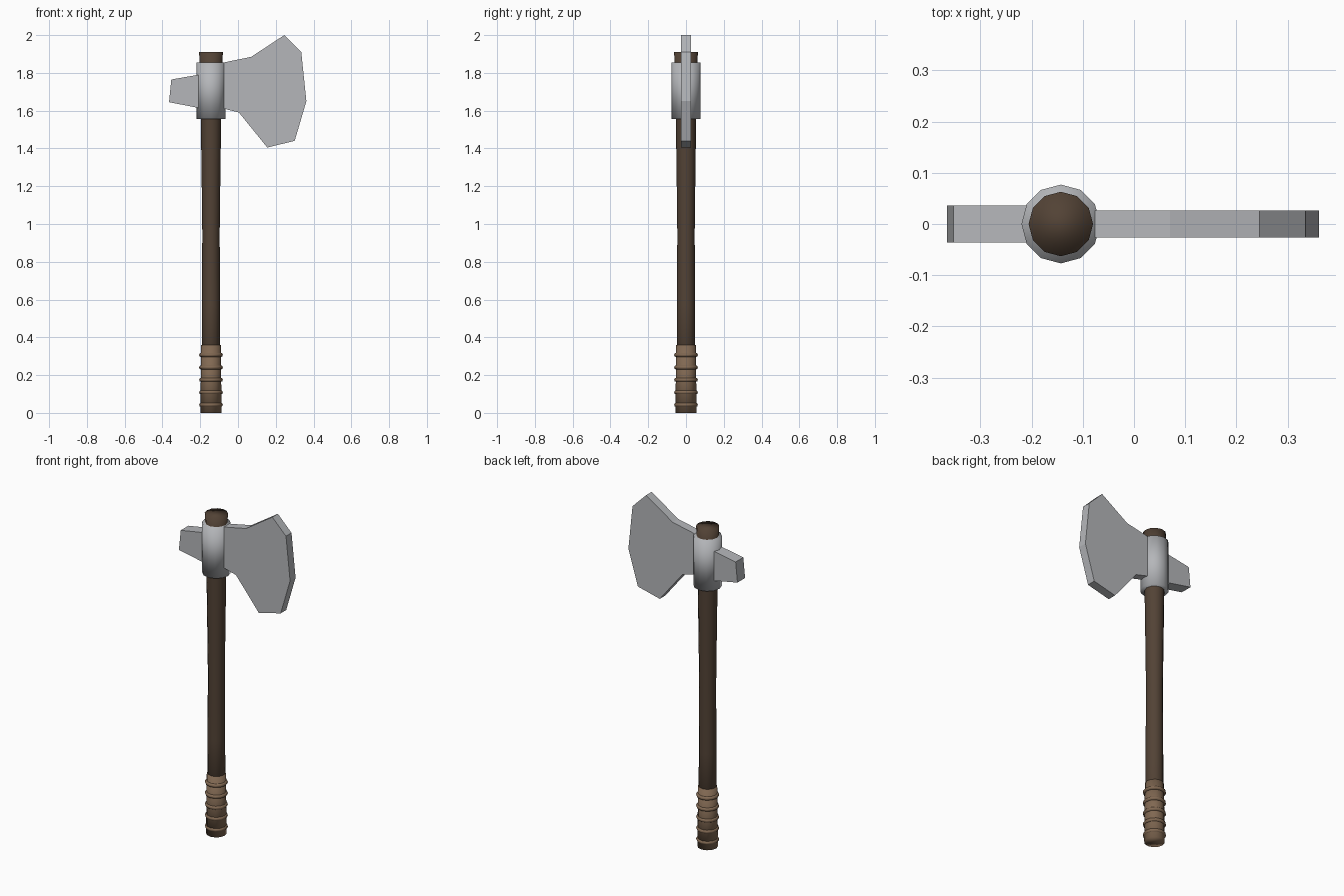
import bpy, math

cube = bpy.data.objects.get("Cube")
if cube:
    bpy.data.objects.remove(cube, do_unlink=True)

AXIS = -0.143   # x of the handle's centre line
SIDES = 12


def material(name, rgb):
    m = bpy.data.materials.new(name)
    m.use_nodes = True
    m.diffuse_color = (*rgb, 1)
    m.node_tree.nodes["Principled BSDF"].inputs["Base Color"].default_value = (*rgb, 1)
    return m


steel = material("steel grey", (0.46, 0.47, 0.49))
wood = material("dark wood", (0.085, 0.055, 0.036))
leather = material("tan leather", (0.22, 0.14, 0.085))


def build(name, verts, faces, mat, smooth=False):
    mesh = bpy.data.meshes.new(name)
    mesh.from_pydata(verts, [], faces)
    mesh.materials.append(mat)
    for p in mesh.polygons:
        p.use_smooth = smooth
    ob = bpy.data.objects.new(name, mesh)
    bpy.context.collection.objects.link(ob)
    return ob


def lathe(name, profile, mat):
    """Capped round part from (radius, height) pairs, bottom to top."""
    n = SIDES
    verts = [(AXIS + r * math.cos(2 * math.pi * i / n), r * math.sin(2 * math.pi * i / n), z)
             for r, z in profile for i in range(n)]
    faces = [(k * n + i, k * n + (i + 1) % n, (k + 1) * n + (i + 1) % n, (k + 1) * n + i)
             for k in range(len(profile) - 1) for i in range(n)]
    last = (len(profile) - 1) * n
    faces += [tuple(reversed(range(n))), tuple(range(last, last + n))]
    return build(name, verts, faces, mat, True)


def plate(name, outline, half, mat):
    """Flat slab from a counter-clockwise (x, z) outline seen from the front."""
    n = len(outline)
    verts = [(x, y, z) for y in (-half, half) for x, z in outline]
    faces = [tuple(range(n)), tuple(reversed(range(n, 2 * n)))]
    faces += [(i, i + n, (i + 1) % n + n, (i + 1) % n) for i in range(n)]
    return build(name, verts, faces, mat)


# Handle
lathe("shaft", [(0.050, 0.004), (0.048, 0.57), (0.046, 0.95), (0.049, 1.2),
                (0.053, 1.5), (0.058, 1.8), (0.063, 1.91)], wood)
lathe("grip_wrap", [(0.056, 0), (0.052, 0.36)], leather)

# Raised bands around the grip
for i in range(5):
    bpy.ops.mesh.primitive_torus_add(location=(AXIS, 0, 0.043 + 0.066 * i), major_radius=0.052,
                                     minor_radius=0.011, major_segments=SIDES, minor_segments=8)
    band = bpy.context.object
    band.name = f"grip_band_{i + 1}"
    band.data.materials.append(leather)
    bpy.ops.object.shade_smooth()

# Axe head
lathe("collar", [(0.077, 1.555), (0.077, 1.855)], steel)
plate("blade", [(-0.11, 1.62), (0.005, 1.59), (0.155, 1.405), (0.30, 1.44), (0.362, 1.65),
                (0.335, 1.91), (0.245, 2.0), (0.07, 1.885), (-0.11, 1.848)], 0.026, steel)
plate("poll", [(-0.365, 1.645), (-0.17, 1.607), (-0.17, 1.797), (-0.353, 1.765)], 0.036, steel)
